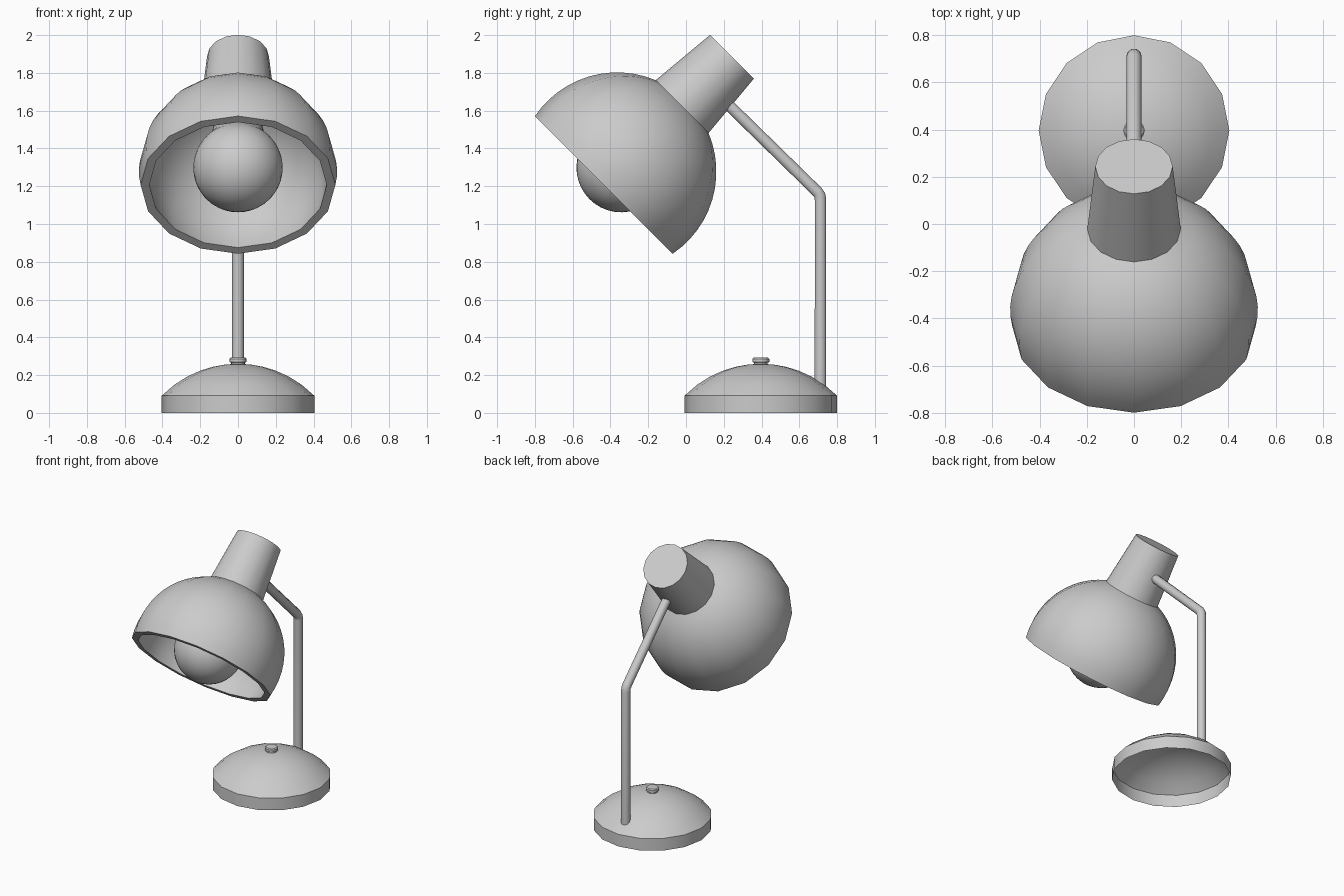
import bpy, bmesh
from math import sin, cos, pi, sqrt, asin, acos, radians
from mathutils import Matrix

if "Cube" in bpy.data.objects:
    bpy.data.objects.remove(bpy.data.objects["Cube"])


def lathe(name, profile, matrix, sides=16, closed=False, angle=40):
    """Spin a (radius, height) profile about local z; radius 0 becomes a pole."""
    bm = bmesh.new()
    rings = []
    for r, h in profile:
        n = 1 if r < 1e-5 else sides
        rings.append([bm.verts.new((r * cos(2 * pi * i / sides), r * sin(2 * pi * i / sides), h))
                      for i in range(n)])
    pairs = list(zip(rings, rings[1:]))
    if closed:
        pairs.append((rings[-1], rings[0]))
    for a, b in pairs:
        for i in range(sides):
            j = (i + 1) % sides
            if len(a) == 1:
                bm.faces.new((a[0], b[j], b[i]))
            elif len(b) == 1:
                bm.faces.new((a[i], a[j], b[0]))
            else:
                bm.faces.new((a[i], a[j], b[j], b[i]))
    bmesh.ops.recalc_face_normals(bm, faces=bm.faces)
    me = bpy.data.meshes.new(name)
    bm.to_mesh(me)
    bm.free()
    ob = bpy.data.objects.new(name, me)
    bpy.context.collection.objects.link(ob)
    ob.matrix_world = matrix
    bpy.ops.object.select_all(action='DESELECT')
    ob.select_set(True)
    bpy.context.view_layer.objects.active = ob
    bpy.ops.object.shade_smooth_by_angle(angle=radians(angle))
    return ob


def arc(radius, centre, a0, a1, n):
    """Arc points as (radius, height), angle measured up from the equator."""
    return [(radius * cos(a0 + (a1 - a0) * i / n), centre + radius * sin(a0 + (a1 - a0) * i / n))
            for i in range(n + 1)]


base_at = Matrix.Translation((0, 0.396, 0))
head_at = Matrix.Translation((0, -0.435, 1.207)) @ Matrix.Rotation(radians(-45), 4, 'X')

# base: open underneath, short wall and shallow dome
R, top = 0.567, 0.26
dome = [(0.404 * k / 6, top - R + sqrt(R * R - (0.404 * k / 6) ** 2)) for k in range(6, -1, -1)]
lathe("base", [(0.404, 0)] + dome, base_at, angle=30)

# switch button on the base
lathe("switch_button", [(0.036, 0.25), (0.036, 0.266), (0.045, 0.269), (0.045, 0.286),
                        (0.039, 0.292), (0, 0.292)], base_at, angle=30)

# shade: thick part-sphere shell with an open mouth
R_out, R_in, c = 0.525, 0.48, 0.1
outer = arc(R_out, c, -asin(c / R_out), acos(0.198 / R_out), 12)
inner = arc(R_in, c, acos(0.165 / R_in), -asin(c / R_in), 12)
lathe("shade", outer + inner, head_at, closed=True, angle=30)

# tapered neck with a flat cap
lathe("shade_neck", [(0.199, 0.575), (0.164, 0.96), (0, 0.96)], head_at, angle=30)

# bulb
bulb = arc(0.237, 0.13, -pi / 2, radians(40), 14)
bulb[0] = (0, 0.13 - 0.237)
lathe("bulb", bulb + [(0.147, 0.34), (0.13, 0.42), (0.13, 0.62)], head_at, sides=32)

# bent stem
cu = bpy.data.curves.new("stem", 'CURVE')
cu.dimensions = '3D'
cu.bevel_depth = 0.032
cu.bevel_resolution = 3
cu.use_fill_caps = True
path = [(0.712, 0.14), (0.712, 1.13), (0.708, 1.152), (0.696, 1.17), (0.20, 1.655)]
sp = cu.splines.new('POLY')
sp.points.add(len(path) - 1)
for p, (y, z) in zip(sp.points, path):
    p.co = (0, y, z, 1)
stem = bpy.data.objects.new("stem", cu)
bpy.context.collection.objects.link(stem)
